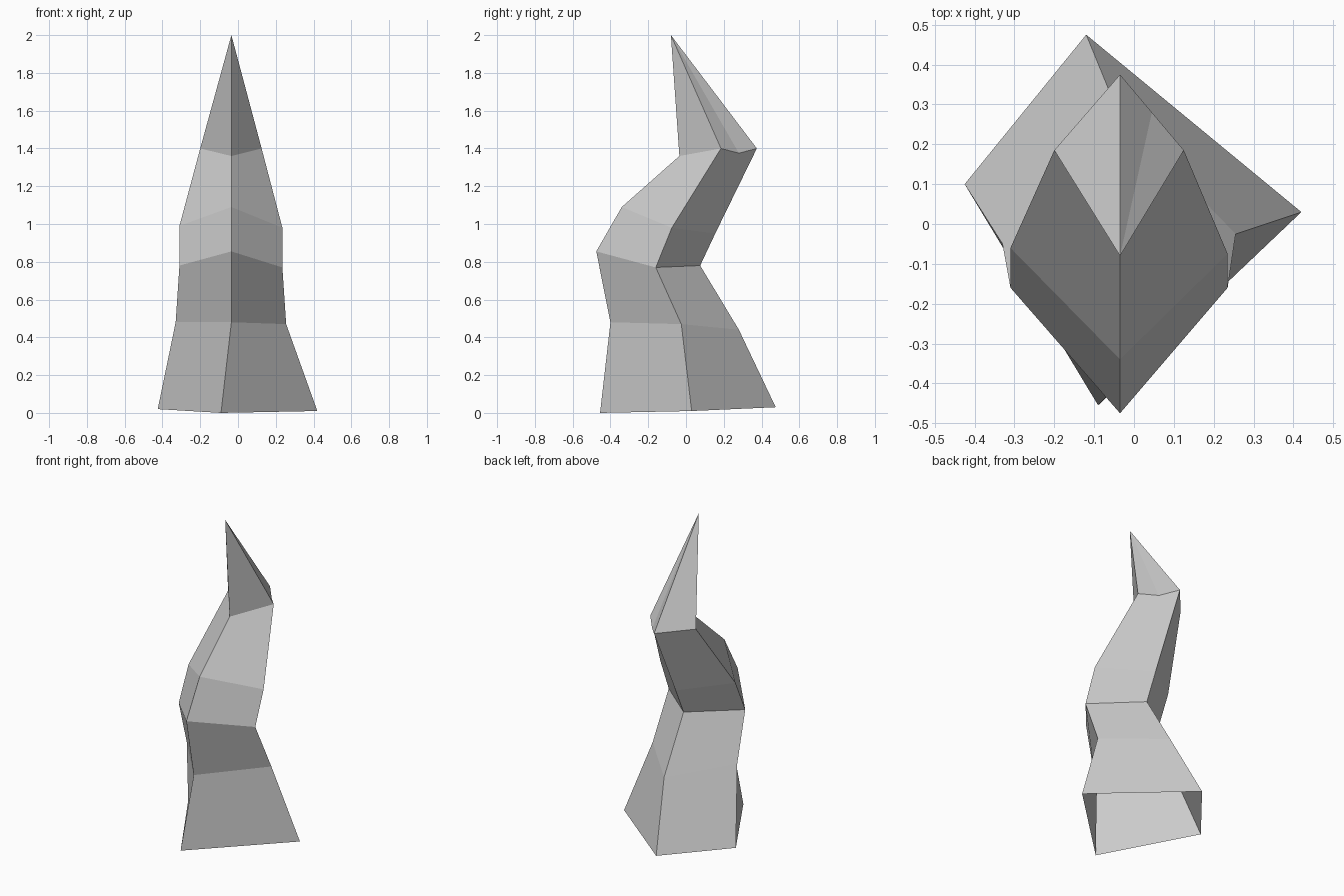
import bpy, bmesh

if "Cube" in bpy.data.objects:
    bpy.data.objects.remove(bpy.data.objects["Cube"])

# Four-sided cross-sections from base to neck: front, right, back, left corner
RINGS = [
    [(-0.09, -0.455, 0.0), (0.42, 0.03, 0.01), (-0.12, 0.475, 0.03), (-0.425, 0.10, 0.02)],
    [(-0.035, -0.40, 0.48), (0.255, -0.025, 0.47), (-0.04, 0.28, 0.44), (-0.33, -0.05, 0.48)],
    [(-0.035, -0.475, 0.855), (0.235, -0.16, 0.77), (-0.035, 0.075, 0.78), (-0.31, -0.16, 0.78)],
    [(-0.035, -0.34, 1.09), (0.235, -0.075, 0.98), (-0.035, 0.155, 0.95), (-0.31, -0.06, 0.99)],
    [(-0.035, -0.035, 1.36), (0.125, 0.185, 1.40), (-0.035, 0.375, 1.40), (-0.20, 0.185, 1.40)],
]
TIP = (-0.035, -0.08, 2.0)

bm = bmesh.new()
loops = [[bm.verts.new(p) for p in ring] for ring in RINGS]

# Bent body, open at the base
for low, high in zip(loops, loops[1:]):
    for i in range(4):
        j = (i + 1) % 4
        bm.faces.new((low[i], low[j], high[j], high[i]))

# Pointed end
tip = bm.verts.new(TIP)
neck = loops[-1]
for i in range(4):
    bm.faces.new((neck[i], neck[(i + 1) % 4], tip))

# Small dip in the back right neck edge
edge = bm.edges.get((neck[1], neck[2]))
_, dip = bmesh.utils.edge_split(edge, neck[1], 0.5)
dip.co.z -= 0.025
bmesh.ops.connect_vert_pair(bm, verts=[dip, tip])

mesh = bpy.data.meshes.new("horn")
bm.to_mesh(mesh)
bm.free()
horn = bpy.data.objects.new("horn", mesh)
bpy.context.collection.objects.link(horn)
